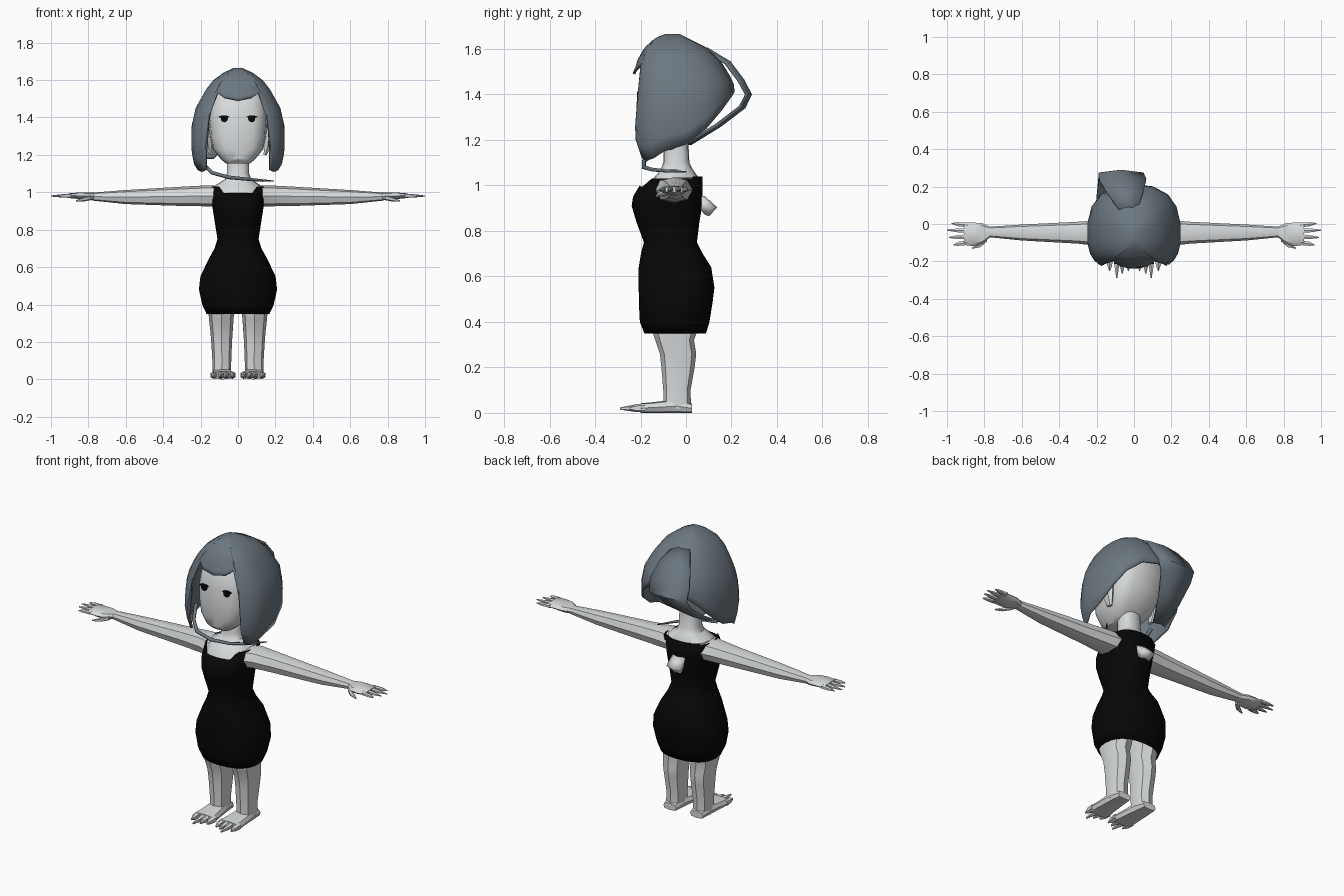
import bpy, bmesh, math


def material(name, rgb):
    m = bpy.data.materials.new(name)
    m.diffuse_color = (*rgb, 1)
    return m


SKIN = material("pale skin", (0.68, 0.70, 0.71))
HAIR = material("slate hair", (0.15, 0.185, 0.215))
BLACK = material("black cloth", (0.002, 0.002, 0.002))


def finish(name, bm, mat, mirror=False, thick=0):
    bmesh.ops.recalc_face_normals(bm, faces=bm.faces)
    me = bpy.data.meshes.new(name)
    bm.to_mesh(me)
    bm.free()
    me.materials.append(mat)
    ob = bpy.data.objects.new(name, me)
    bpy.context.collection.objects.link(ob)
    if thick:
        s = ob.modifiers.new("thickness", 'SOLIDIFY')
        s.thickness, s.offset = thick, 0
    if mirror:
        ob.modifiers.new("mirror", 'MIRROR').use_clip = False
    return ob


def spow(v, e):
    return math.copysign(abs(v) ** e, v)


def skin_rows(bm, rows, closed):
    for a, b in zip(rows, rows[1:]):
        n = len(a)
        for i in range(n if closed else n - 1):
            j = (i + 1) % n
            bm.faces.new((a[i], a[j], b[j], b[i]))


def loft(name, axis, rings, mat, n=8, e=0.8, caps=True, mirror=False, thick=0, edit=None):
    """Rounded rings along an axis; ring = (position, low1, high1, low2, high2)."""
    bm = bmesh.new()
    rows = []
    for t, a0, a1, b0, b1 in rings:
        row = []
        for i in range(n):
            w = math.tau * i / n
            a = (a0 + a1) / 2 + (a1 - a0) / 2 * spow(math.sin(w), e)
            b = (b0 + b1) / 2 - (b1 - b0) / 2 * spow(math.cos(w), e)
            co = {'x': (t, a, b), 'y': (a, t, b), 'z': (a, b, t)}[axis]
            row.append(bm.verts.new(co))
        rows.append(row)
    skin_rows(bm, rows, True)
    if caps:
        bm.faces.new(rows[0])
        bm.faces.new(rows[-1])
    if edit:
        edit(rows)
    return finish(name, bm, mat, mirror, thick)


def band(name, path, mat, thick):
    """Bent strip; path point = (x centre, half width, y, z)."""
    bm = bmesh.new()
    rows = [[bm.verts.new((x + k * w, y - 0.015 * abs(k), z)) for k in (-1, 0, 1)]
            for x, w, y, z in path]
    skin_rows(bm, rows, False)
    return finish(name, bm, mat, thick=thick)


# Torso, shoulders and neck
loft("torso", 'z', [
    (0.45, -.16, .16, -.17, .08), (0.60, -.16, .16, -.18, .09),
    (0.75, -.095, .095, -.165, .03), (0.90, -.12, .12, -.215, .055),
    (0.99, -.128, .128, -.19, .058), (1.035, -.125, .125, -.14, .055),
    (1.07, -.07, .07, -.11, .03), (1.10, -.06, .06, -.10, .015),
    (1.20, -.06, .06, -.10, .01)], SKIN, n=16)


# Dress, with a higher back and raised shoulder corners
def neckline(rows):
    for v in rows[-1]:
        if v.co.y > 0.03:
            v.co.z = 1.04
        elif abs(v.co.x) > 0.09:
            v.co.z = 1.03
            v.co.y += 0.02


loft("dress", 'z', [
    (0.35, -.165, .165, -.18, .085), (0.40, -.188, .188, -.20, .10),
    (0.48, -.206, .206, -.204, .113), (0.55, -.198, .198, -.205, .122),
    (0.64, -.155, .155, -.205, .108), (0.70, -.122, .122, -.195, .07),
    (0.75, -.107, .107, -.182, .045), (0.84, -.121, .121, -.215, .056),
    (0.91, -.132, .132, -.236, .068), (0.95, -.138, .138, -.23, .07),
    (0.995, -.138, .138, -.203, .07)],
    BLACK, n=24, e=0.85, caps=False, thick=0.006, edit=neckline)

# Slanted plate on the back
band("back_plate", [(0, .036, .065, .935), (0, .036, .12, .885)], SKIN, 0.05)

# Arms and hands
loft("arm", 'x', [
    (0.10, -.145, .03, .925, 1.035), (0.17, -.12, .022, .925, 1.037),
    (0.30, -.105, .012, .927, 1.03), (0.60, -.088, -.003, .937, 1.012),
    (0.78, -.07, -.015, .956, .998)], SKIN, mirror=True)
loft("palm", 'x', [
    (0.77, -.07, -.015, .957, .998), (0.81, -.108, .004, .96, .999),
    (0.86, -.118, .008, .965, .998), (0.91, -.112, .008, .97, .994)], SKIN, mirror=True)
for i, (y, tip, slant) in enumerate([(-.10, .965, -.012), (-.068, .99, -.004),
                                     (-.035, 1.0, .002), (-.005, .975, .008)]):
    loft(f"finger_{i + 1}", 'x', [
        (0.89, y - .014, y + .014, .97, .993),
        (0.94, y - .012 + slant / 2, y + .012 + slant / 2, .972, .99),
        (tip, y - .003 + slant, y + .003 + slant, .977, .983)], SKIN, n=6, mirror=True)
loft("thumb", 'x', [
    (0.785, -.095, -.06, .958, .985), (0.82, -.125, -.095, .952, .975),
    (0.865, -.133, -.125, .95, .958)], SKIN, n=6, mirror=True)

# Legs, feet and pointed toes
loft("leg", 'z', [
    (0.02, .038, .137, -.10, .022), (0.10, .036, .137, -.10, .02),
    (0.20, .032, .143, -.108, .038), (0.26, .028, .148, -.115, .045),
    (0.32, .024, .155, -.135, .035), (0.36, .02, .158, -.15, .05),
    (0.50, .01, .165, -.16, .08)], SKIN, mirror=True)
loft("foot", 'y', [
    (0.026, .045, .13, 0, .04), (-.04, .035, .138, 0, .06),
    (-.12, .025, .142, 0, .05), (-.20, .012, .148, 0, .042)],
    SKIN, e=0.6, mirror=True)
for i, (x, tip) in enumerate([(.03, -.25), (.063, -.265), (.092, -.29), (.13, -.25)]):
    loft(f"toe_{i + 1}", 'y', [
        (-.18, x - .018, x + .018, .002, .042), (-.22, x - .015, x + .015, .004, .038),
        (tip, x - .003, x + .003, .014, .024)], SKIN, n=6, mirror=True)

# Head and ears
loft("head", 'z', [
    (1.155, -.065, .065, -.19, -.05), (1.175, -.09, .09, -.21, -.01),
    (1.23, -.135, .135, -.218, .05), (1.30, -.15, .15, -.22, .10),
    (1.40, -.158, .158, -.215, .13), (1.50, -.15, .15, -.19, .13),
    (1.57, -.11, .11, -.14, .09), (1.61, -.05, .05, -.09, .03)],
    SKIN, n=16, e=0.65)
loft("ear", 'z', [
    (1.20, .135, .155, -.05, -.01), (1.25, .14, .18, -.06, .01),
    (1.32, .14, .19, -.06, .02), (1.35, .14, .165, -.04, .0)], SKIN, n=6, mirror=True)

# Eyes: thin iris plate with an upper lash plate
loft("eye", 'y', [(-.2155, .054, .092, 1.374, 1.412), (-.2065, .054, .092, 1.374, 1.412)],
     BLACK, n=12, e=1, mirror=True)
loft("eyelash", 'y', [(-.2145, .046, .104, 1.396, 1.411), (-.2055, .046, .104, 1.396, 1.411)],
     BLACK, n=8, e=1, mirror=True)

# Hair shell: outline by height (z, half width, front y, back y)
OUTLINE = [(1.66, .02, -.09, -.03), (1.645, .06, -.13, .0), (1.60, .125, -.18, .09),
           (1.55, .165, -.205, .145), (1.45, .222, -.22, .205), (1.35, .245, -.235, .21),
           (1.22, .244, -.25, .20), (1.11, .222, -.215, .16)]
# Hem height by angle from the front: fringe, side lock, rising back
HEM = [(0, 1.49), (14, 1.505), (29, 1.53), (33, 1.40), (37, 1.20), (41, 1.12), (52, 1.11),
       (66, 1.12), (82, 1.15), (98, 1.18), (118, 1.25), (138, 1.33), (160, 1.39), (180, 1.41)]


def outline(z):
    for p, q in zip(OUTLINE, OUTLINE[1:]):
        if z >= q[0]:
            f = (z - p[0]) / (q[0] - p[0])
            return [a + (b - a) * f for a, b in zip(p[1:], q[1:])]
    return OUTLINE[-1][1:]


columns = HEM + [(360 - a, z) for a, z in HEM[-2:0:-1]]
bm = bmesh.new()
rows = []
for r in range(11):
    row = []
    for deg, hem in columns:
        f = (r / 10) ** 1.25
        z = 1.66 + (hem - 1.66) * f
        hx, yf, yb = outline(z)
        w = math.radians(deg)
        e = 0.68 if math.cos(w) > 0 else 0.8
        mid = -0.05
        reach = (mid - yf) if math.cos(w) > 0 else (yb - mid)
        # the fringe tip kicks slightly forward
        kick = 0.015 * f ** 4 if deg < 20 or deg > 340 else 0
        row.append(bm.verts.new((hx * spow(math.sin(w), e),
                                 mid - reach * spow(math.cos(w), e) - kick, z)))
    rows.append(row)
skin_rows(bm, rows, True)
bm.faces.new(rows[0])
finish("hair_shell", bm, HAIR, thick=0.012)

# Loose lock looping out behind the head
band("back_hair_loop", [
    (-.03, .05, .09, 1.60), (-.05, .10, .19, 1.54), (-.06, .125, .25, 1.46),
    (-.07, .12, .282, 1.40), (-.09, .10, .255, 1.345), (-.13, .07, .15, 1.265),
    (-.17, .04, .02, 1.185)], HAIR, 0.016)

# Thin strand sweeping round the front of the neck
cu = bpy.data.curves.new("neck_strand", 'CURVE')
cu.dimensions = '3D'
cu.bevel_depth, cu.bevel_resolution, cu.use_fill_caps = 0.01, 1, True
strand = [(-.205, -.10, 1.22, 1), (-.185, -.15, 1.15, 1), (-.14, -.185, 1.105, 1),
          (-.05, -.185, 1.08, 1), (.05, -.15, 1.07, .9), (.13, -.08, 1.063, .7),
          (.19, -.0, 1.06, .3)]
sp = cu.splines.new('POLY')
sp.points.add(len(strand) - 1)
for p, (x, y, z, r) in zip(sp.points, strand):
    p.co, p.radius = (x, y, z, 1), r
cu.materials.append(HAIR)
bpy.context.collection.objects.link(bpy.data.objects.new("neck_strand", cu))

# Smooth shading that keeps hard creases
bpy.ops.object.select_all(action='DESELECT')
for ob in bpy.context.scene.objects:
    if ob.type == 'MESH':
        ob.select_set(True)
        bpy.context.view_layer.objects.active = ob
bpy.ops.object.shade_smooth_by_angle(angle=math.radians(35))
